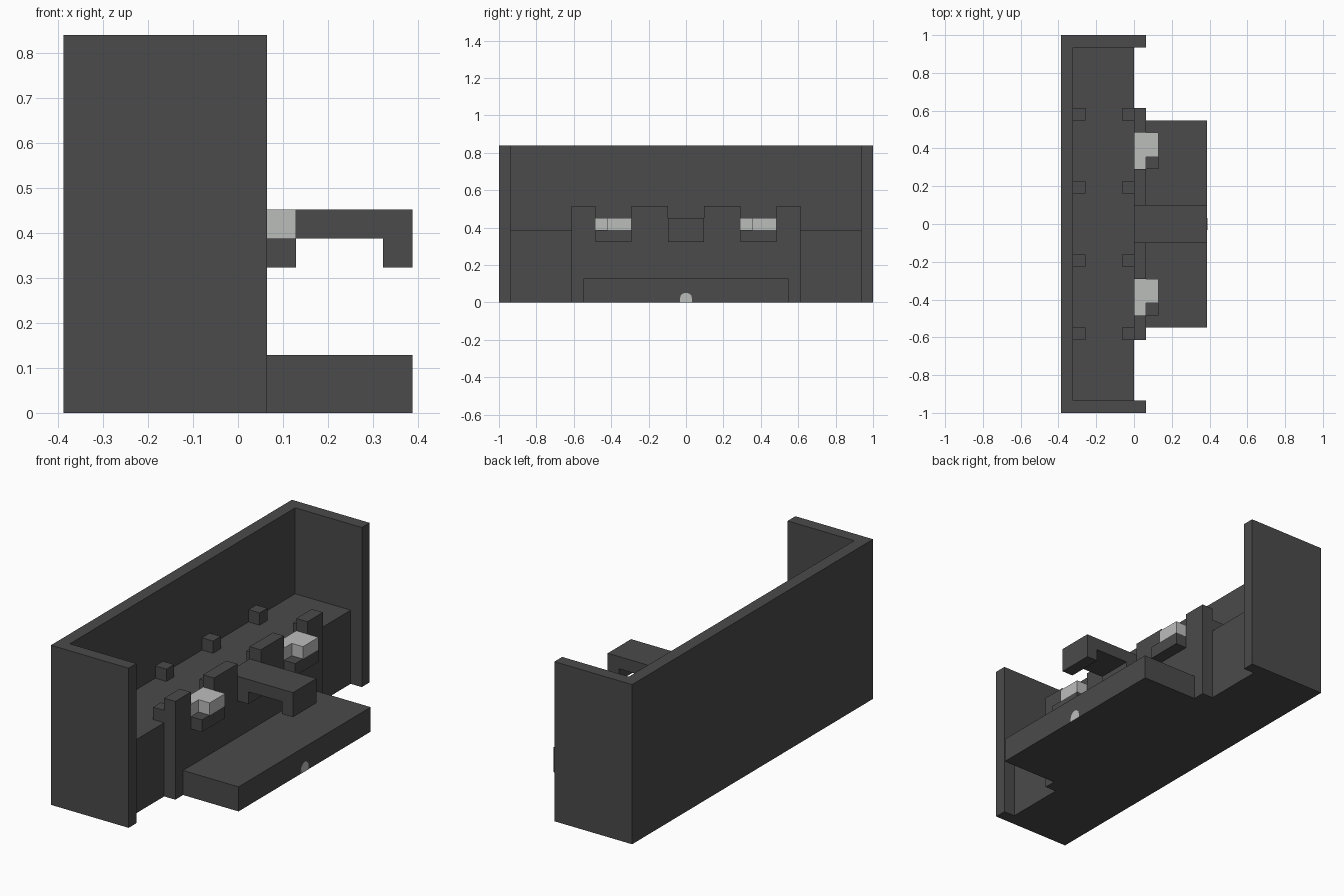
import bpy, bmesh
from math import pi, cos, sin

cube = bpy.data.objects.get("Cube")
if cube:
    bpy.data.objects.remove(cube, do_unlink=True)

U = 2 / 31            # one block
X0, Y0 = -6 * U, -1   # corner of the block grid


def material(name, rgb):
    m = bpy.data.materials.new(name)
    m.use_nodes = True
    colour = (*rgb, 1)
    m.diffuse_color = colour
    m.node_tree.nodes["Principled BSDF"].inputs["Base Color"].default_value = colour
    return m


DARK = material("charcoal", (0.069, 0.069, 0.069))
LIGHT = material("pale_grey", (0.50, 0.51, 0.50))


def finish(name, bm, mat):
    bmesh.ops.recalc_face_normals(bm, faces=bm.faces)
    mesh = bpy.data.meshes.new(name)
    bm.to_mesh(mesh)
    bm.free()
    mesh.materials.append(mat)
    bpy.context.collection.objects.link(bpy.data.objects.new(name, mesh))


def slab(name, outline, z0, z1, mat=DARK):
    """Extrude a plan outline, given in blocks, from z0 to z1."""
    bm = bmesh.new()
    face = bm.faces.new([bm.verts.new((X0 + i * U, Y0 + j * U, z0 * U)) for i, j in outline])
    top = bmesh.ops.extrude_face_region(bm, geom=[face])["geom"]
    verts = [v for v in top if isinstance(v, bmesh.types.BMVert)]
    bmesh.ops.translate(bm, verts=verts, vec=(0, 0, (z1 - z0) * U))
    finish(name, bm, mat)


def box(name, x, y, z, mat=DARK):
    (a, b), (c, d) = x, y
    slab(name, [(a, c), (b, c), (b, d), (a, d)], *z, mat)


# Back wall with its two end walls
slab("surround_wall", [(0, 0), (7, 0), (7, 1), (1, 1), (1, 30), (7, 30), (7, 31), (0, 31)], 0, 13)

# Raised deck and its small studs
box("deck", (1, 6), (1, 30), (0, 6))
for j in range(6, 25, 6):
    box("back_stud", (1, 2), (j, j + 1), (6, 7))
    box("front_stud", (5, 6), (j, j + 1), (6, 7))

# Front panel as one stepped skyline, extruded forward
steps = [(6, 8), (8, 6), (11, 8), (14, 7), (17, 8), (20, 6), (23, 8)]
ends = [j for j, h in steps[1:]] + [25]
skyline = [(6, 0)]
for (j, h), end in zip(steps, ends):
    skyline += [(j, h), (end, h)]
skyline.append((25, 0))
bm = bmesh.new()
face = bm.faces.new([bm.verts.new((0, Y0 + j * U, h * U)) for j, h in skyline])
front = bmesh.ops.extrude_face_region(bm, geom=[face])["geom"]
bmesh.ops.translate(bm, verts=[v for v in front if isinstance(v, bmesh.types.BMVert)], vec=(U, 0, 0))
finish("front_panel", bm, DARK)

# Low step in front
box("step", (7, 12), (7, 24), (0, 2))

# Central arm with a short leg at each end
box("arm_beam", (7, 12), (14, 17), (6, 7))
for i in (7, 11):
    box("arm_leg", (i, i + 1), (14, 17), (5, 6))

# Brackets carrying pale blocks
for j in (8, 20):
    box("bracket", (7, 8), (j, j + 3), (5, 6))
slab("right_pale_block", [(6, 8), (7, 8), (7, 9), (8, 9), (8, 11), (6, 11)], 6, 7, LIGHT)
slab("left_pale_block", [(6, 20), (7, 20), (7, 21), (8, 21), (8, 23), (6, 23)], 6, 7, LIGHT)

# Small arched badge on the face of the step
R = 0.033
arch = [(-R, 0)] + [(-R * cos(pi * k / 6), 0.019 + R * sin(pi * k / 6)) for k in range(7)] + [(R, 0)]
bm = bmesh.new()
face = bm.faces.new([bm.verts.new((6 * U, y, z)) for y, z in arch])
front = bmesh.ops.extrude_face_region(bm, geom=[face])["geom"]
bmesh.ops.translate(bm, verts=[v for v in front if isinstance(v, bmesh.types.BMVert)], vec=(0.001, 0, 0))
finish("arched_badge", bm, LIGHT)
